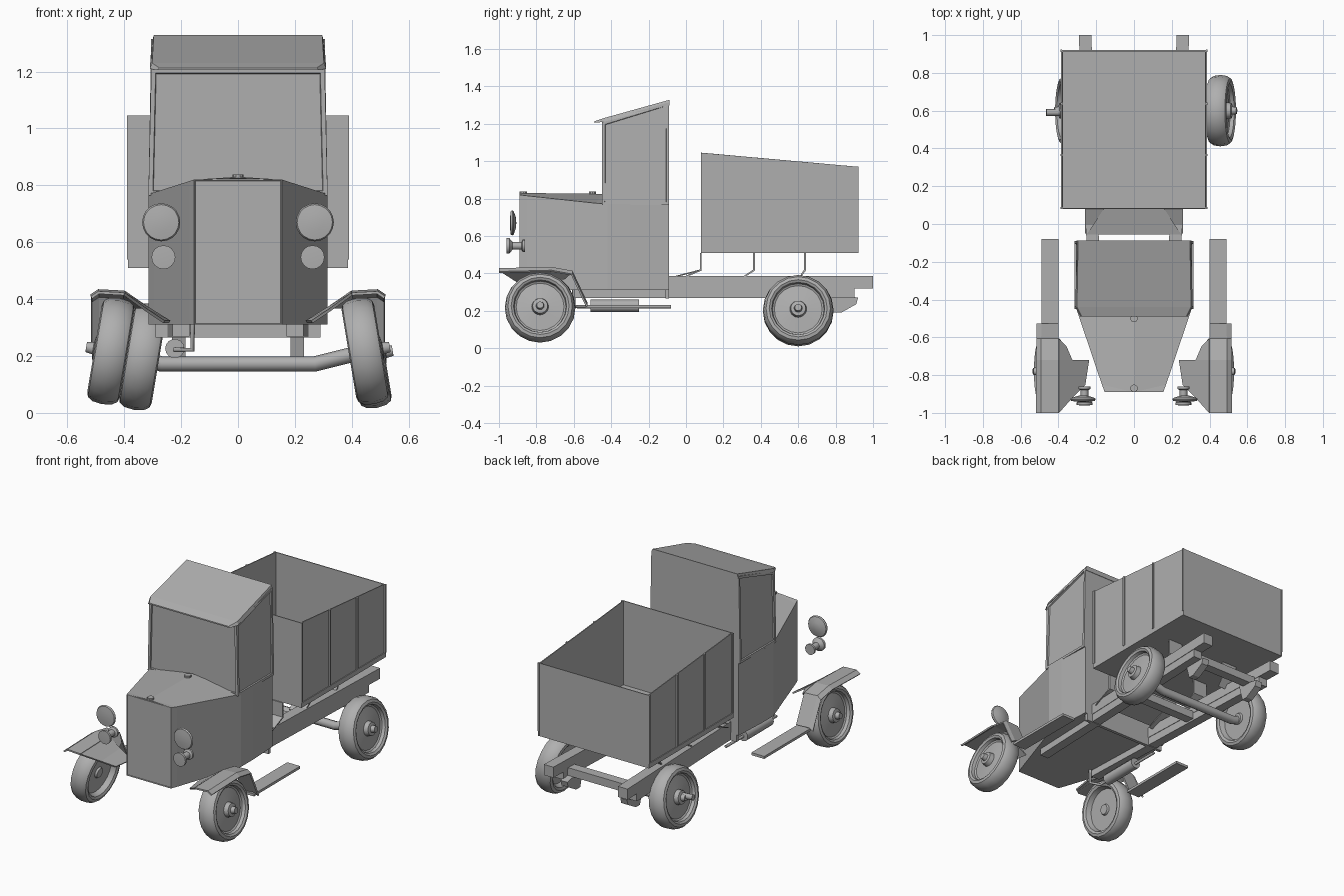
import bpy, bmesh, math
from mathutils import Matrix, Vector

if "Cube" in bpy.data.objects:
    bpy.data.objects.remove(bpy.data.objects["Cube"])

# One dark grey paint for every part
paint = bpy.data.materials.new("dark_grey")
paint.diffuse_color = (0.43, 0.43, 0.43, 1)
paint.use_nodes = True
paint.node_tree.nodes["Principled BSDF"].inputs["Base Color"].default_value = paint.diffuse_color


def finish(name, bm, smooth=None):
    bmesh.ops.remove_doubles(bm, verts=bm.verts, dist=1e-5)
    bmesh.ops.recalc_face_normals(bm, faces=bm.faces)
    me = bpy.data.meshes.new(name)
    bm.to_mesh(me)
    bm.free()
    me.materials.append(paint)
    ob = bpy.data.objects.new(name, me)
    bpy.context.collection.objects.link(ob)
    if smooth:
        bpy.context.view_layer.objects.active = ob
        ob.select_set(True)
        bpy.ops.object.shade_smooth_by_angle(angle=math.radians(smooth))
        ob.select_set(False)
    return ob


def loft(name, rings, caps=True, closed=True):
    """Skin a list of equal-length 3D rings."""
    bm = bmesh.new()
    vs = [[bm.verts.new(p) for p in r] for r in rings]
    n = len(rings[0])
    for a, b in zip(vs, vs[1:]):
        for i in range(n if closed else n - 1):
            j = (i + 1) % n
            bm.faces.new((a[i], a[j], b[j], b[i]))
    if caps:
        bm.faces.new(vs[0])
        bm.faces.new(vs[-1])
    return finish(name, bm)


def side_prism(name, prof, x0, x1):
    """Extrude a (y, z) profile between two x positions."""
    return loft(name, [[(x, y, z) for y, z in prof] for x in (x0, x1)])


def box(name, x0, x1, y0, y1, z0, z1):
    return side_prism(name, [(y0, z0), (y1, z0), (y1, z1), (y0, z1)], x0, x1)


def lathe(name, prof, loc, axis, seg=20, tilt=0.0):
    """Spin an (along axis, radius) profile around an axis direction."""
    bm = bmesh.new()
    vs = [bm.verts.new((r, 0, a)) for a, r in prof]
    es = [bm.edges.new(p) for p in zip(vs, vs[1:])]
    bmesh.ops.spin(bm, geom=vs + es, cent=(0, 0, 0), axis=(0, 0, 1),
                   angle=2 * math.pi, steps=seg)
    m = Vector(axis).to_track_quat('Z', 'Y').to_matrix().to_4x4()
    bm.transform(Matrix.Translation(loc) @ Matrix.Rotation(tilt, 4, 'Y') @ m)
    return finish(name, bm, 35)


def tube(name, pts, r):
    cu = bpy.data.curves.new(name, 'CURVE')
    cu.dimensions = '3D'
    cu.bevel_depth, cu.bevel_resolution, cu.use_fill_caps = r, 2, True
    sp = cu.splines.new('POLY')
    sp.points.add(len(pts) - 1)
    for p, c in zip(sp.points, pts):
        p.co = (*c, 1)
    cu.materials.append(paint)
    ob = bpy.data.objects.new(name, cu)
    bpy.context.collection.objects.link(ob)


def inset_panel(ob, test, width, depth):
    """Recess the faces whose normal passes the test."""
    bm = bmesh.new()
    bm.from_mesh(ob.data)
    bm.normal_update()
    for f in [f for f in bm.faces if test(f.normal)]:
        bmesh.ops.inset_region(bm, faces=[f], thickness=width)
        bmesh.ops.inset_region(bm, faces=[f], thickness=0.003, depth=-depth)
    bm.to_mesh(ob.data)
    bm.free()


# Hood and lower cab: half outline as (x, y, top z)
half = [(0.155, -0.89, 0.82), (0.17, -0.85, 0.815), (0.295, -0.48, 0.775),
        (0.315, -0.42, 0.77), (0.315, -0.30, 0.77), (0.305, -0.09, 0.77)]
outline = half + [(-x, y, z) for x, y, z in reversed(half)]
bm = bmesh.new()
top = [bm.verts.new(p) for p in outline]
low = [bm.verts.new((x, y, 0.31)) for x, y, z in outline]
n = len(outline)
for i in range(n):
    bm.faces.new((top[i], top[(i + 1) % n], low[(i + 1) % n], low[i]))
bm.faces.new(low)
r0, r1 = bm.verts.new((0, -0.89, 0.83)), bm.verts.new((0, -0.45, 0.825))
bm.faces.new((top[0], top[11], r0))
for t in (top, top[::-1]):
    bm.faces.new((r0, t[0], t[1]))
    bm.faces.new((r0, t[1], t[2], r1))
    bm.faces.new((r1, t[2], t[3]))
bm.faces.new((r1, *top[3:9]))
hood = finish("hood_and_lower_cab", bm)
inset_panel(hood, lambda v: v.y < -0.95, 0.004, 0.004)
for y in (-0.87, -0.5):
    lathe("hood_cap", [(0, 0), (0, 0.02), (0.013, 0.02), (0.013, 0)], (0, y, 0.825), (0, 0, 1), 10)


# Upper cab with recessed windscreen and side windows
def cab_ring(y, zt):
    return [(-0.315, y, 0.765), (0.315, y, 0.765), (0.305, y, zt), (-0.305, y, zt)]


cab = loft("upper_cab", [cab_ring(-0.45, 1.21), cab_ring(-0.09, 1.315)])
inset_panel(cab, lambda v: v.y < -0.9 or abs(v.x) > 0.9, 0.022, 0.008)
# Sloping roof with visor
loft("cab_roof", [[(-w, y, z), (w, y, z), (w - 0.008, y, z + t), (-w + 0.008, y, z + t)]
     for w, y, z, t in ((0.285, -0.49, 1.205, 0.008), (0.31, -0.44, 1.21, 0.02), (0.304, -0.088, 1.298, 0.03))])

# Cargo bed: open box with a sloping rim
bed = loft("cargo_bed", [[(-0.382, 0.08, z0), (0.382, 0.08, z0), (0.382, 0.92, z1), (-0.382, 0.92, z1)]
           for z0, z1 in ((0.51, 0.51), (1.045, 0.97))])
bm = bmesh.new()
bm.from_mesh(bed.data)
bm.normal_update()
bmesh.ops.delete(bm, geom=[f for f in bm.faces if f.normal.z > 0.5], context='FACES_ONLY')
bm.to_mesh(bed.data)
bm.free()
sol = bed.modifiers.new("walls", 'SOLIDIFY')
sol.thickness, sol.offset = 0.008, -1
for s in (-1, 1):
    for y in (0.085, 0.365, 0.637, 0.917):
        zt = 1.045 - (y - 0.08) * 0.0893
        box("bed_batten", s * 0.380, s * 0.390, y - 0.006, y + 0.006, 0.54, zt)
    box("bed_sill", s * 0.380, s * 0.387, 0.08, 0.922, 0.51, 0.54)

# Bed supports: vertical sheet with a slanted foot
for y, run in ((0.08, 0.13), (0.365, 0.085), (0.637, 0.04)):
    for s in (-1, 1):
        side_prism("bed_support", [(y - 0.006, 0.51), (y + 0.004, 0.51), (y + 0.004, 0.415),
                   (y - run, 0.36), (y - run, 0.366), (y - 0.006, 0.42)], s * 0.16, s * 0.26)
loft("front_cross_sheet", [[(-0.16, 0.08, z + 0.035), (0.16, 0.08, z + 0.035), (0.25, -0.055, z), (-0.25, -0.055, z)]
     for z in (0.38, 0.387)])


# Chassis rails converging towards the front
def rail_x(y):
    return 0.222 + 0.037 * y


for s in (-1, 1):
    for name, y0, y1, z0, z1, w in (("upper_rail", -0.09, 1.0, 0.318, 0.385, 0.033),
                                    ("lower_rail", -0.6, 0.9, 0.268, 0.318, 0.03)):
        loft(name, [[(s * (rail_x(y) + d), y, z) for d, z in ((-w, z0), (w, z0), (w, z1), (-w, z1))]
             for y in (y0, y1)])
    side_prism("rear_spring_hanger", [(0.76, 0.3), (0.92, 0.27), (0.91, 0.235), (0.83, 0.19), (0.79, 0.19)],
               s * 0.185, s * 0.232)
for y in (0.25, 0.8):
    box("cross_member", -0.24, 0.24, y, y + 0.06, 0.28, 0.33)
box("cab_floor_bar", -0.29, 0.29, -0.11, -0.09, 0.265, 0.312)

# Wheels: lathed tyre, dished disc and hub, leaning inwards at the top
wheel = [(-0.03, 0), (-0.03, 0.03), (-0.018, 0.035), (-0.018, 0.13), (-0.05, 0.14), (-0.058, 0.155),
         (-0.053, 0.172), (-0.035, 0.184), (0, 0.189), (0.035, 0.184), (0.053, 0.172),
         (0.058, 0.155), (0.05, 0.142), (0.03, 0.138), (0.024, 0.128), (0.032, 0.045),
         (0.06, 0.04), (0.063, 0.022), (0.088, 0.018), (0.088, 0)]
for name, x, y, z in (("front_wheel", 0.447, -0.78, 0.217), ("front_wheel", -0.447, -0.78, 0.217),
                      ("rear_wheel", 0.457, 0.6, 0.204), ("rear_wheel", -0.335, 0.6, 0.197)):
    s = 1 if x > 0 else -1
    lathe(name, wheel, (x, y, z), (s, 0, 0), 20, -s * math.radians(9.5))

# Rear axle
tube("rear_axle", [(-0.38, 0.59, 0.205), (-0.27, 0.59, 0.172), (0.27, 0.59, 0.172), (0.47, 0.59, 0.222)], 0.027)
tube("axle_end", [(-0.32, 0.59, 0.21), (-0.465, 0.59, 0.222)], 0.018)

# Front fenders and running boards
for s in (-1, 1):
    path = [(-1.0, 0.418), (-0.72, 0.425), (-0.61, 0.405), (-0.53, 0.235)]
    rows = [[(s * 0.40, y, z), (s * 0.49, y, z + 0.005), (s * 0.515, y, z - 0.012)] for y, z in path]
    f = loft("front_fender", rows, caps=False, closed=False)
    a = loft("fender_apron", [[(s * 0.40, -1.0, 0.418), (s * 0.40, -0.72, 0.425)],
             [(s * 0.32, -0.91, 0.36), (s * 0.32, -0.72, 0.37)],
             [(s * 0.26, -0.85, 0.32), (s * 0.24, -0.72, 0.32)]], caps=False, closed=False)
    g = loft("fender_gusset", [[(s * 0.40, -0.72, 0.425), (s * 0.40, -0.61, 0.405)],
             [(s * 0.33, -0.72, 0.37), (s * 0.36, -0.65, 0.37)]], caps=False, closed=False)
    for ob in (f, a, g):
        m = ob.modifiers.new("thickness", 'SOLIDIFY')
        m.thickness, m.offset = 0.01, 0
    box("running_board", s * 0.40, s * 0.49, -0.54, -0.08, 0.216, 0.232)

# Headlights and lower lamps
for s in (-1, 1):
    lathe("headlight", [(-0.018, 0), (-0.015, 0.03), (-0.004, 0.062), (0.003, 0.067), (0.012, 0.062), (0.016, 0.03), (0.017, 0)],
          (s * 0.27, -0.925, 0.67), (0, -1, 0), 20)
    lathe("lower_lamp", [(-0.055, 0), (-0.055, 0.033), (-0.042, 0.033), (-0.035, 0.02), (0.012, 0.02),
          (0.03, 0.042), (0.044, 0.042), (0.046, 0)], (s * 0.262, -0.915, 0.547), (0, -1, 0), 16)

# Exhaust
lathe("muffler", [(-0.13, 0), (-0.13, 0.034), (0.13, 0.034), (0.13, 0)], (-0.222, -0.38, 0.226), (0, 1, 0), 14)
tube("exhaust_pipe", [(-0.16, -0.6, 0.32), (-0.16, -0.6, 0.222), (-0.222, -0.58, 0.222), (-0.222, -0.08, 0.222)], 0.009)
